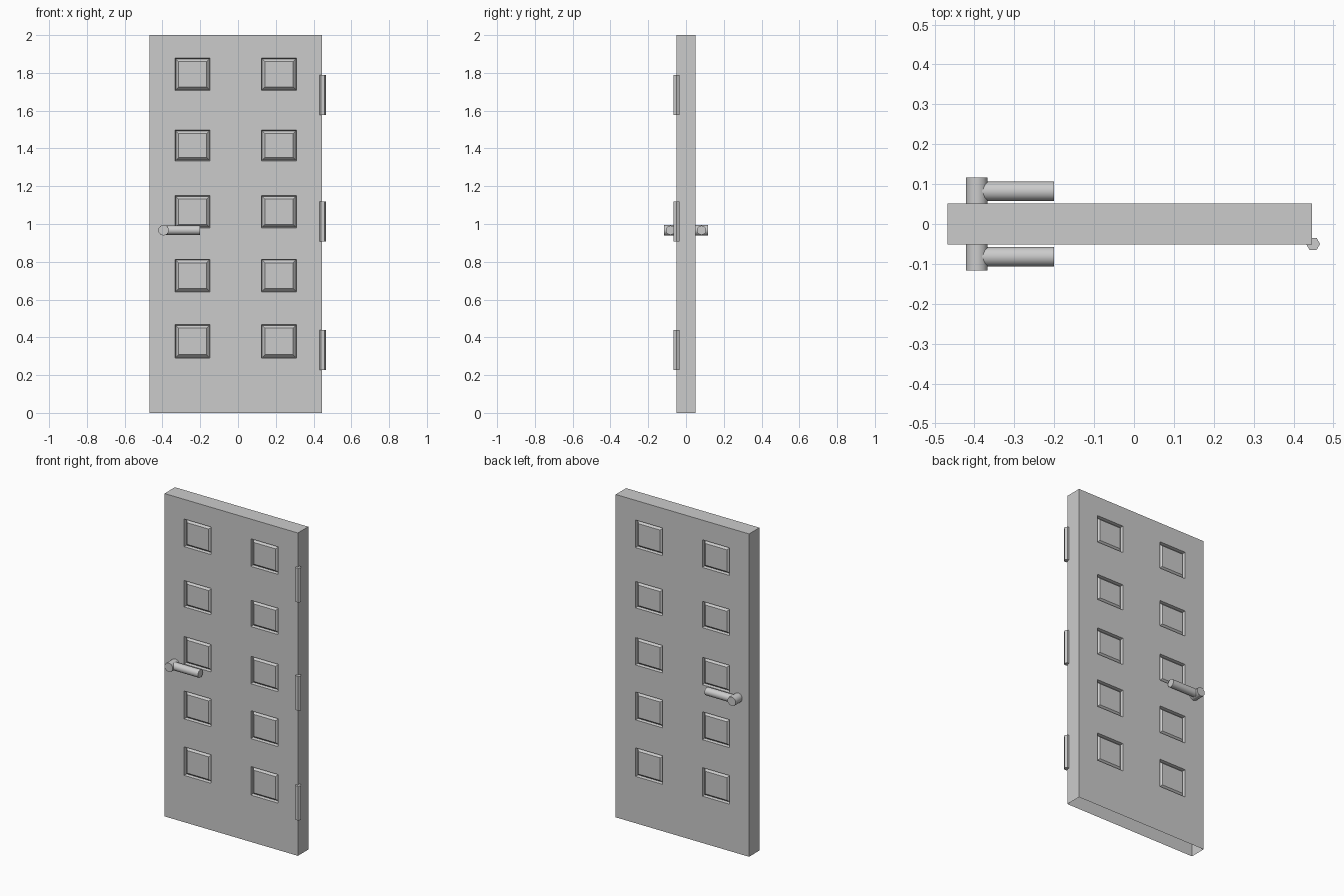
import bpy, bmesh, math

if "Cube" in bpy.data.objects:
    bpy.data.objects.remove(bpy.data.objects["Cube"])

X0, X1, HALF, TOP = -0.468, 0.446, 0.051, 2.0
COLS = [(-0.333, -0.148), (0.124, 0.31)]
ROWS = [(0.29, 0.467), (0.64, 0.813), (0.98, 1.15), (1.334, 1.497), (1.707, 1.878)]


def finish(name, bm, smooth=None):
    mesh = bpy.data.meshes.new(name)
    bm.to_mesh(mesh)
    bm.free()
    ob = bpy.data.objects.new(name, mesh)
    bpy.context.collection.objects.link(ob)
    if smooth:
        bpy.ops.object.select_all(action='DESELECT')
        ob.select_set(True)
        bpy.context.view_layer.objects.active = ob
        bpy.ops.object.shade_smooth_by_angle(angle=math.radians(smooth))
    return ob


def prism(name, axis, centre, radius, length, sides, smooth=None):
    bpy.ops.mesh.primitive_cylinder_add(vertices=sides, radius=radius, depth=length, location=centre)
    ob = bpy.context.object
    ob.name = name
    if axis == 'x':
        ob.rotation_euler = (0, math.pi / 2, 0)
    elif axis == 'y':
        ob.rotation_euler = (math.pi / 2, 0, 0)
    else:
        ob.rotation_euler = (0, 0, math.pi / 2)
    if smooth:
        bpy.ops.object.shade_smooth_by_angle(angle=math.radians(smooth))
    return ob


# Door slab: gridded front and back, with a moulded panel in each panel cell
bm = bmesh.new()
xs = [X0] + [v for c in COLS for v in c] + [X1]
zs = [0] + [v for r in ROWS for v in r] + [TOP]
for side in (-1, 1):
    grid = [[bm.verts.new((x, side * HALF, z)) for z in zs] for x in xs]
    for i in range(len(xs) - 1):
        for j in range(len(zs) - 1):
            quad = [grid[i][j], grid[i + 1][j], grid[i + 1][j + 1], grid[i][j + 1]]
            face = bm.faces.new(quad if side < 0 else quad[::-1])
            face.normal_update()
            if i % 2 and j % 2:
                # groove wall, then slope back up to the raised field
                bmesh.ops.inset_individual(bm, faces=[face], thickness=0.005, depth=-0.018)
                face.normal_update()
                bmesh.ops.inset_individual(bm, faces=[face], thickness=0.021, depth=0.016)

# Top and side edges; the underside is open
for a, b in (((X0, 0), (X0, TOP)), ((X0, TOP), (X1, TOP)), ((X1, TOP), (X1, 0))):
    bm.faces.new([bm.verts.new((p[0], y, p[1])) for p, y in
                  ((a, -HALF), (b, -HALF), (b, HALF), (a, HALF))])
bmesh.ops.remove_doubles(bm, verts=bm.verts, dist=0.0005)
bmesh.ops.recalc_face_normals(bm, faces=bm.faces)
finish("door_slab", bm)

# Handle spindles and levers on both faces
for side, name in ((-1, "front"), (1, "back")):
    prism(name + "_handle_post", 'y', (-0.394, side * 0.081, 0.967), 0.0285, 0.07, 10, 40)
    prism(name + "_handle_lever", 'x', (-0.293, side * 0.082, 0.967), 0.0245, 0.184, 16, 40)

# Three hexagonal hinge barrels
for k, z in enumerate((0.333, 1.013, 1.683)):
    prism("hinge_%d" % (k + 1), 'z', (0.449, -0.05, z), 0.0175, 0.212, 6)
